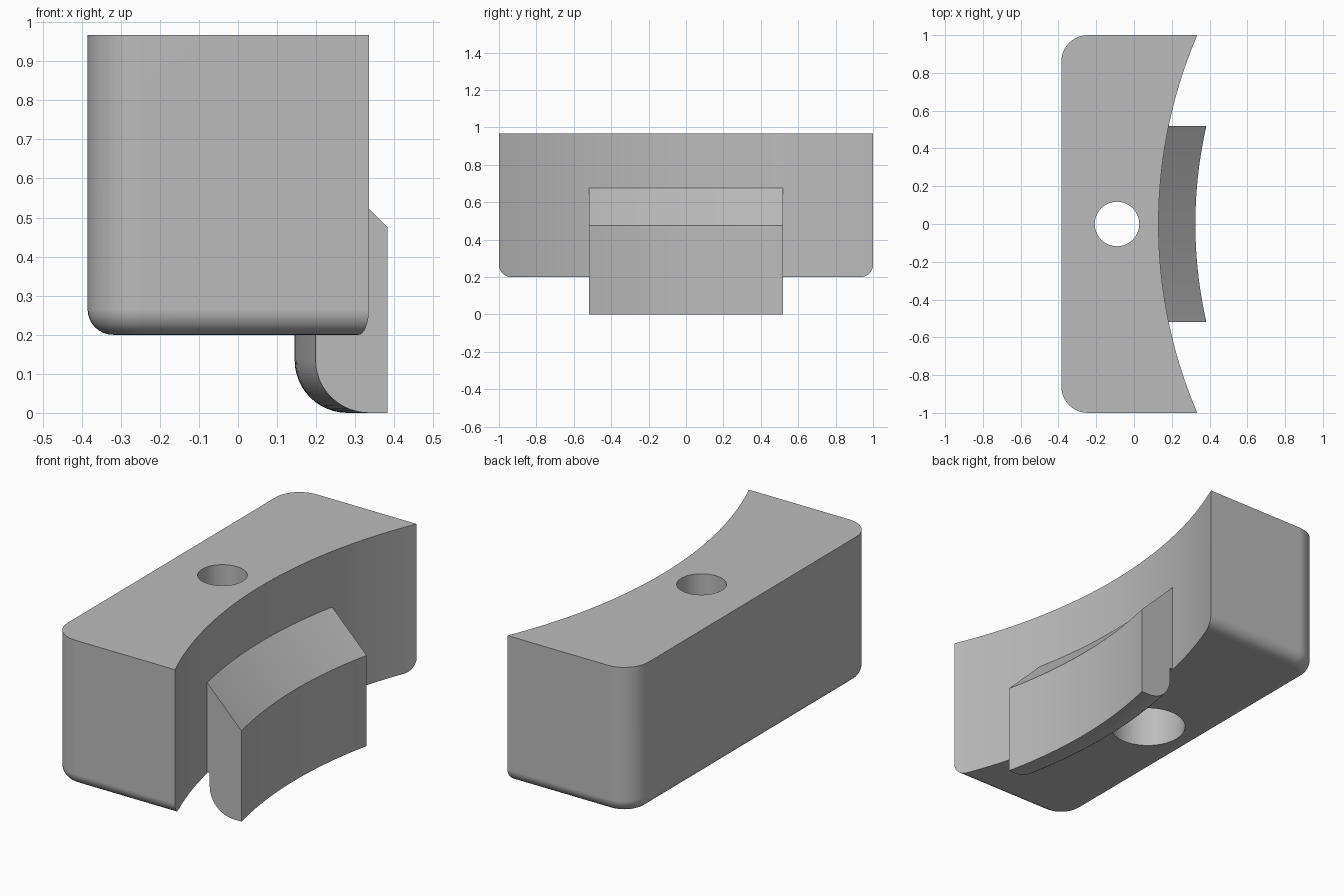
import bpy, bmesh
from math import sin, cos, pi, sqrt

cube = bpy.data.objects.get("Cube")
if cube:
    bpy.data.objects.remove(cube, do_unlink=True)

mat = bpy.data.materials.new("plain grey")
mat.use_nodes = True
grey = (0.5, 0.5, 0.5, 1)
mat.diffuse_color = grey
mat.node_tree.nodes["Principled BSDF"].inputs["Base Color"].default_value = grey

AXIS_X, FACE_R = 2.67, 2.54        # axis and radius of the concave face
BACK, BOTTOM, TOP = -0.385, 0.2, 0.967
FILLET, CORNER = 0.065, 0.14


def arc_x(r, y):
    return AXIS_X - sqrt(r * r - y * y)


def loft(name, rings):
    """Skin a list of equal closed rings and cap both ends."""
    bm = bmesh.new()
    loops = [[bm.verts.new(p) for p in ring] for ring in rings]
    n = len(loops[0])
    for a, b in zip(loops, loops[1:]):
        for i in range(n):
            j = (i + 1) % n
            bm.faces.new((a[i], a[j], b[j], b[i]))
    bm.faces.new(loops[0])
    bm.faces.new(loops[-1])
    bmesh.ops.recalc_face_normals(bm, faces=bm.faces)
    mesh = bpy.data.meshes.new(name)
    bm.to_mesh(mesh)
    bm.free()
    mesh.materials.append(mat)
    obj = bpy.data.objects.new(name, mesh)
    bpy.context.collection.objects.link(obj)
    return obj


def finish(obj):
    bpy.ops.object.select_all(action='DESELECT')
    obj.select_set(True)
    bpy.context.view_layer.objects.active = obj
    bpy.ops.object.shade_smooth_by_angle(angle=pi / 6)
    obj.modifiers.new("flat caps", 'WEIGHTED_NORMAL').keep_sharp = True


def outline(inset, z):
    """Body section: concave front, straight ends, two rounded back corners."""
    half, rad = 1 - inset, CORNER - inset
    pts = []
    for i in range(41):
        y = half * (i / 20 - 1)
        pts.append((arc_x(FACE_R, y), y, z))
    cx, cy = BACK + CORNER, 1 - CORNER
    turn = [pi / 2 * k / 10 for k in range(11)]
    pts += [(cx - rad * sin(a), cy + rad * cos(a), z) for a in turn]
    pts += [(cx - rad * cos(a), -cy - rad * sin(a), z) for a in turn]
    return pts


# Main block with a rounded lower edge
rings = []
for k in range(9):
    a = pi / 2 * k / 8
    rings.append(outline(FILLET * (1 - sin(a)), BOTTOM + FILLET * (1 - cos(a))))
rings.append(outline(0, TOP))
body = loft("body", rings)


# Screw hole with a wider recess from below
def disc(r, z):
    return [(-0.09 + r * cos(2 * pi * i / 48), r * sin(2 * pi * i / 48), z)
            for i in range(48)]


cutter = loft("screw_hole_cutter", [disc(0.187, 0.1), disc(0.187, 0.6),
                                    disc(0.118, 0.6), disc(0.118, 1.1)])
cutter.hide_render = True
cutter.hide_viewport = True
cut = body.modifiers.new("screw hole", 'BOOLEAN')
cut.operation, cut.solver, cut.object = 'DIFFERENCE', 'EXACT', cutter
bpy.context.view_layer.objects.active = body
bpy.ops.object.modifier_apply(modifier=cut.name)
bpy.data.objects.remove(cutter, do_unlink=True)
finish(body)

# Curved hook tab: (radius, height) section swept along the concave face
OUT_R, IN_R, ROUND = 2.345, 2.525, 0.135
section = [(OUT_R, 0), (OUT_R, 0.475), (FACE_R, 0.675), (FACE_R + 0.005, 0.675),
           (FACE_R + 0.005, BOTTOM + 0.005), (IN_R, BOTTOM + 0.005)]
for k in range(13):
    a = pi / 2 * k / 12
    section.append((IN_R - ROUND + ROUND * cos(a), ROUND - ROUND * sin(a)))
tab = loft("hook_tab", [[(arc_x(r, y), y, z) for r, z in section]
                        for y in [0.518 * (i / 12 - 1) for i in range(25)]])
finish(tab)
